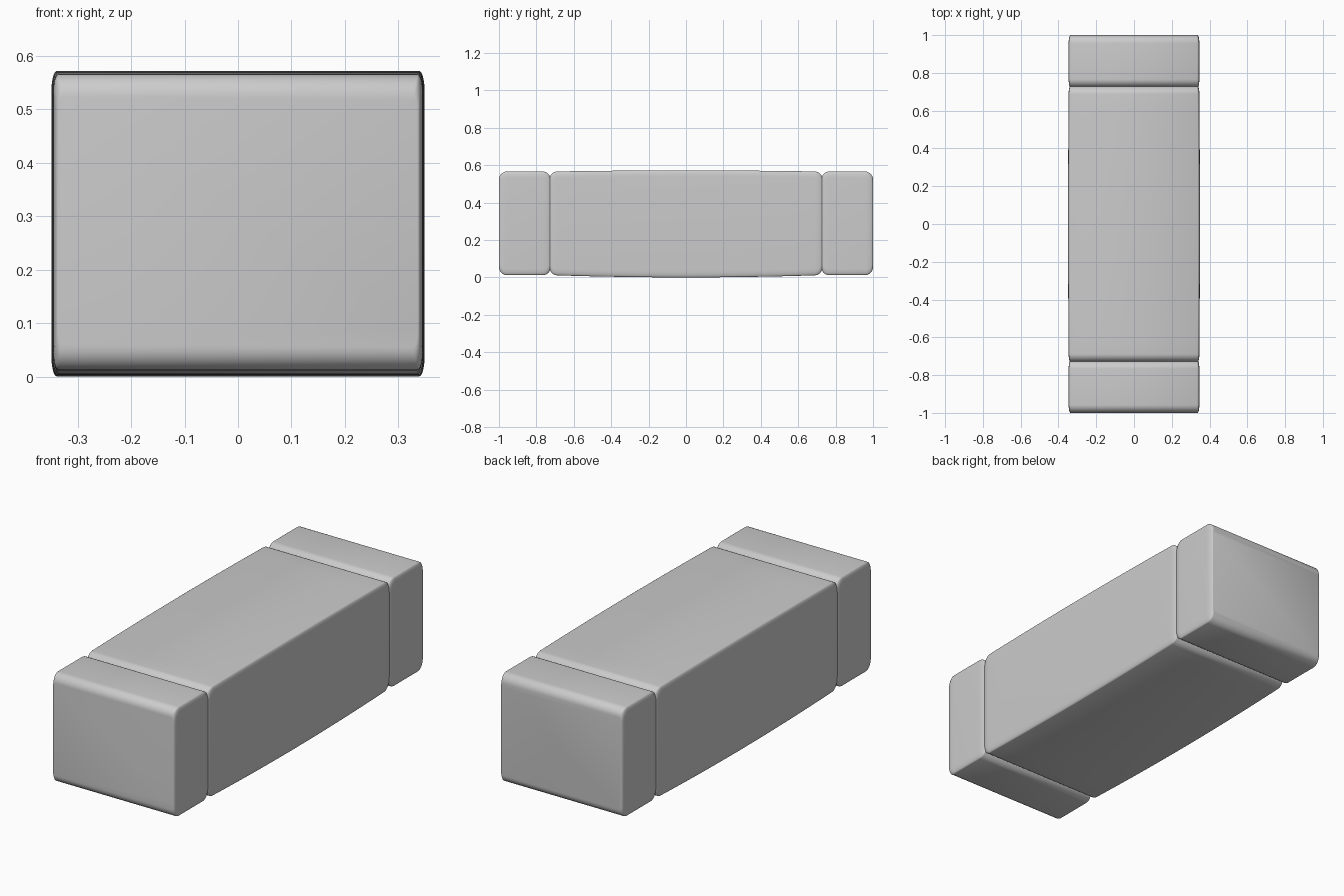
import bpy, bmesh, math

if "Cube" in bpy.data.objects:
    bpy.data.objects.remove(bpy.data.objects["Cube"])

R = 0.043         # rounding radius of each segment edge
GROOVE = 0.727    # y of the groove centre
SEG = 7


def arc(edge, direction, reach):
    """Stations (y, inset) of a rounded edge, from the flat out to the edge."""
    pts = []
    for i in range(SEG + 1):
        a = math.asin(reach) * i / SEG
        pts.append((edge + direction * R * (math.sin(a) - reach), R * (1 - math.cos(a))))
    return pts


def ring(y, inset):
    """Rounded rectangle across the body, slightly bulged at mid length."""
    bulge = max(0.0, 1 - (y / 0.72) ** 2)
    w = 0.346 + 0.003 * bulge - 0.22 * inset
    top = 0.566 + 0.006 * bulge - inset
    low = 0.012 * (1 - bulge) + inset
    rx, rz = 0.010, 0.035
    pts = []
    for sx, zc, start in ((1, top - rz, 0), (-1, top - rz, 90), (-1, low + rz, 180), (1, low + rz, 270)):
        for i in range(6):
            a = math.radians(start + 18 * i)
            pts.append((sx * (w - rx) + rx * math.cos(a), y, zc + rz * math.sin(a)))
    return pts


# Stations along +y: bulged middle, groove, rounded end; then mirrored
half = [(0.68 * i / 8, 0.0) for i in range(1, 8)]
half += arc(GROOVE, 1, 0.92)
half += arc(GROOVE, -1, 0.92)[::-1][1:]
half += arc(1.0, 1, 1.0)
stations = [(-y, d) for y, d in reversed(half)] + [(0.0, 0.0)] + half

# Loft the body through the rings and cap both ends
bm = bmesh.new()
rings = [[bm.verts.new(p) for p in ring(y, d)] for y, d in stations]
n = len(rings[0])
for a, b in zip(rings, rings[1:]):
    for i in range(n):
        j = (i + 1) % n
        bm.faces.new((a[i], a[j], b[j], b[i]))
bm.faces.new(rings[0])
bm.faces.new(rings[-1])
bmesh.ops.recalc_face_normals(bm, faces=bm.faces)
mesh = bpy.data.meshes.new("grooved_block")
bm.to_mesh(mesh)
bm.free()

block = bpy.data.objects.new("grooved_block", mesh)
bpy.context.collection.objects.link(block)
bpy.context.view_layer.objects.active = block
block.select_set(True)
bpy.ops.object.shade_smooth_by_angle(angle=math.radians(35))
